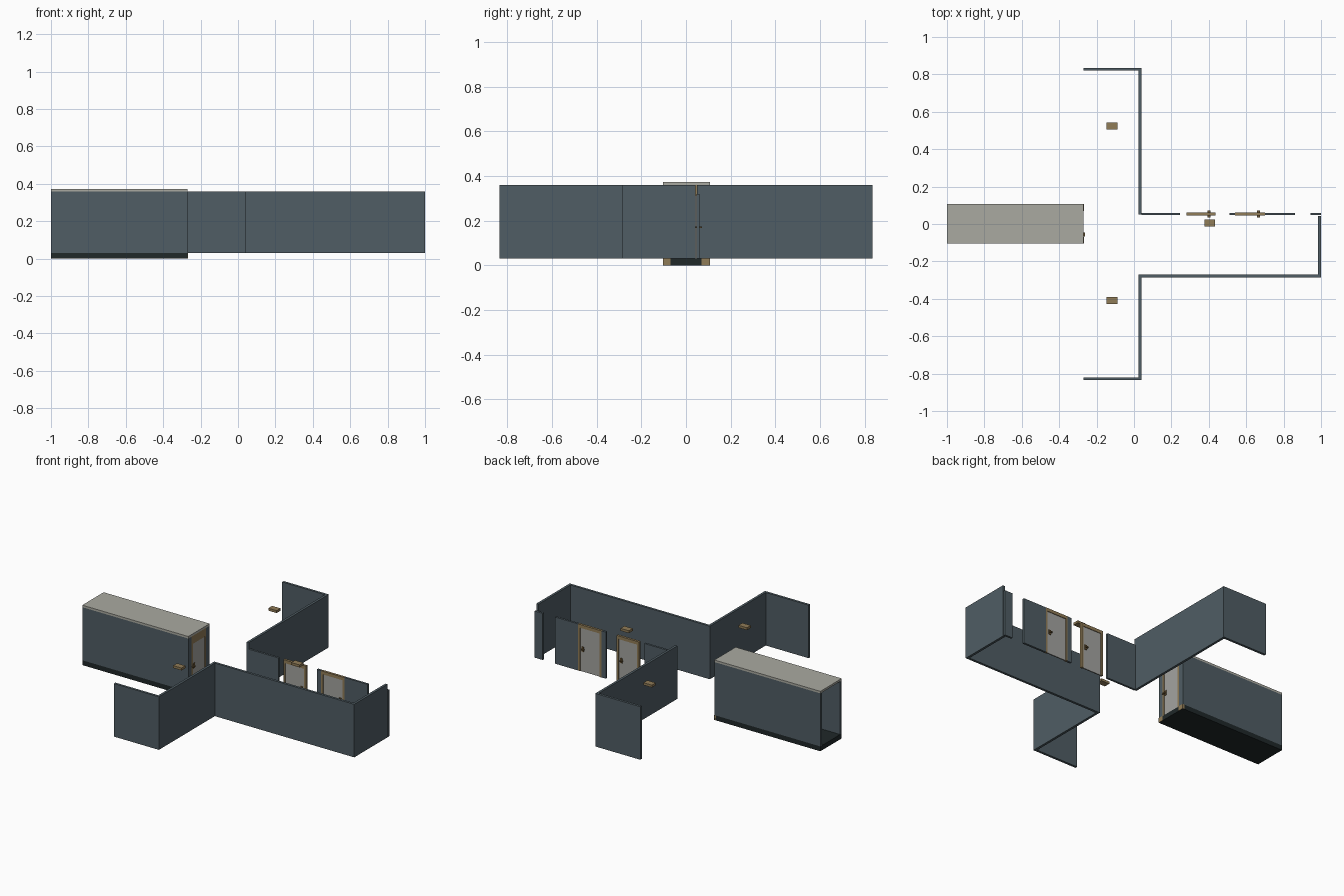
import bpy

if "Cube" in bpy.data.objects:
    bpy.data.objects.remove(bpy.data.objects["Cube"])


def material(name, rgb):
    m = bpy.data.materials.new(name)
    m.diffuse_color = (*rgb, 1.0)
    m.use_nodes = True
    m.node_tree.nodes["Principled BSDF"].inputs["Base Color"].default_value = m.diffuse_color
    return m


SLATE = material("slate wall", (0.08, 0.11, 0.128))
GREY = material("ceiling grey", (0.40, 0.40, 0.355))
BLACK = material("dark floor", (0.014, 0.021, 0.022))
TAN = material("tan trim", (0.28, 0.20, 0.095))
DOOR = material("door grey", (0.37, 0.37, 0.35))
BROWN = material("brown handle", (0.15, 0.095, 0.035))


def box(name, x, y, z, mat):
    """Axis-aligned block from (min, max) ranges."""
    corners = [(a, b, c) for a in x for b in y for c in z]
    faces = [(0, 1, 3, 2), (4, 6, 7, 5), (0, 4, 5, 1),
             (2, 3, 7, 6), (0, 2, 6, 4), (1, 5, 7, 3)]
    me = bpy.data.meshes.new(name)
    me.from_pydata(corners, [], faces)
    me.materials.append(mat)
    ob = bpy.data.objects.new(name, me)
    bpy.context.collection.objects.link(ob)
    return ob


FLOOR, TOP, LOW = 0.03, 0.36, 0.32
FULL = (FLOOR, TOP)
HALF = (FLOOR, LOW)

# Tall outer walls of the T-shaped passage
box("wall_back_end", (-0.27, 0.04), (0.82, 0.835), FULL, SLATE)
box("wall_back_side", (0.025, 0.04), (0.05, 0.82), FULL, SLATE)
box("wall_front_end", (-0.27, 0.04), (-0.835, -0.82), FULL, SLATE)
box("wall_front_side", (0.025, 0.04), (-0.82, -0.285), FULL, SLATE)
box("wall_branch_front", (0.025, 1.0), (-0.285, -0.27), FULL, SLATE)
box("wall_branch_end", (0.985, 1.0), (-0.27, 0.042), FULL, SLATE)

# Lower panels of the wall holding the doors
WALL_Y = (0.047, 0.06)
for x0, x1 in ((0.04, 0.245), (0.51, 0.54), (0.70, 0.86), (0.945, 1.0)):
    box("door_wall_panel", (x0, x1), WALL_Y, HALF, SLATE)

# Two framed doors in that wall
for x0, x1 in ((0.28, 0.435), (0.54, 0.70)):
    box("door_lintel", (x0, x1), (0.046, 0.061), (0.30, LOW), TAN)
    for px in (x0, x1 - 0.013):
        box("door_post", (px, px + 0.013), (0.046, 0.061), (FLOOR, 0.30), TAN)
    box("door_leaf", (x0 + 0.013, x1 - 0.013), (0.050, 0.057), (FLOOR, 0.30), DOOR)
    hx = x1 - 0.03
    box("door_lock", (hx - 0.008, hx + 0.008), (0.046, 0.061), (0.155, 0.185), BROWN)
    box("door_handle", (hx - 0.012, hx + 0.004), (0.036, 0.071), (0.166, 0.174), BROWN)

# Closed corridor: floor, side walls and ceiling, open at its far end
X = (-1.0, -0.27)
box("corridor_floor", X, (-0.103, 0.107), (0.0, FLOOR), BLACK)
box("corridor_ceiling", X, (-0.103, 0.107), (TOP, 0.373), GREY)
for y0 in (-0.103, 0.092):
    box("corridor_wall", X, (y0, y0 + 0.015), FULL, SLATE)

# Door at the corridor's inner end
EX = (-0.283, -0.27)
for wall, post, foot in (((-0.088, -0.07), (-0.07, -0.058), (-0.103, -0.07)),
                         ((0.072, 0.092), (0.060, 0.072), (0.070, 0.107))):
    box("end_wall_strip", EX, wall, FULL, SLATE)
    box("end_door_post", EX, post, (FLOOR, 0.31), TAN)
    box("end_post_foot", (-0.283, -0.268), foot, (0.0, FLOOR), TAN)
box("end_door_header", EX, (-0.07, 0.072), (0.31, TOP), TAN)
box("end_door_leaf", (-0.280, -0.273), (-0.058, 0.060), (FLOOR, 0.31), DOOR)
box("end_door_lock", (-0.284, -0.269), (-0.054, -0.038), (0.155, 0.185), BROWN)
box("end_door_handle", (-0.292, -0.261), (-0.066, -0.046), (0.166, 0.174), BROWN)

# Ceiling lamps hanging over the passages
for x, y in ((-0.117, 0.525), (0.405, 0.005), (-0.117, -0.41)):
    box("ceiling_lamp", (x - 0.029, x + 0.029), (y - 0.019, y + 0.019),
        (0.335, 0.35), TAN)
